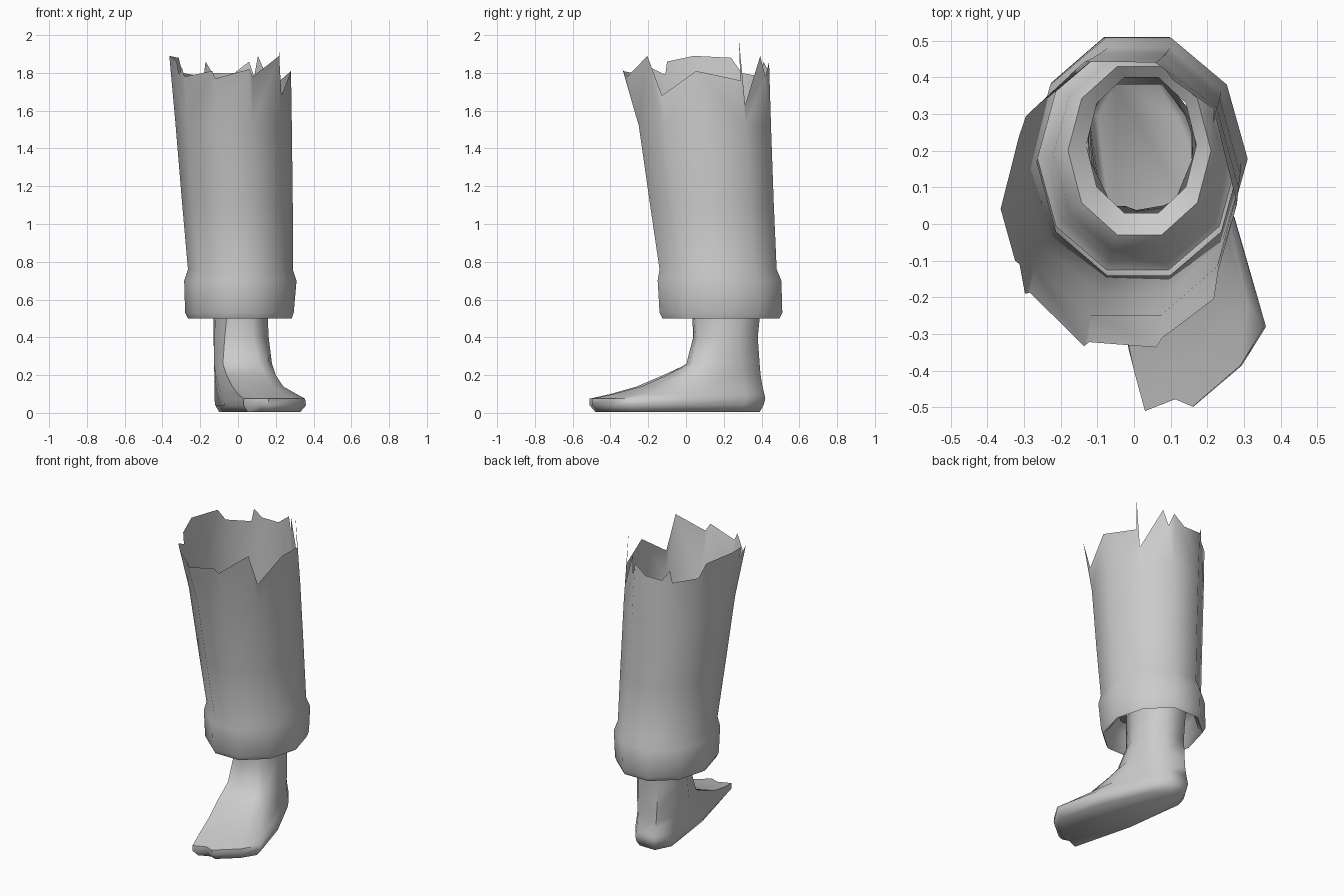
import bpy, bmesh
from math import sin, cos, pi

if "Cube" in bpy.data.objects:
    bpy.data.objects.remove(bpy.data.objects["Cube"])

grey = bpy.data.materials.new("plain_grey")
grey.use_nodes = True
grey.diffuse_color = (0.6, 0.6, 0.6, 1)
grey.node_tree.nodes["Principled BSDF"].inputs["Base Color"].default_value = (0.6, 0.6, 0.6, 1)

SIDES = 10


def lerp(a, b, t):
    return a + (b - a) * t


def bridge(bm, lower, upper):
    n = len(lower)
    for i in range(n):
        j = (i + 1) % n
        bm.faces.new((lower[i], lower[j], upper[j], upper[i]))


def finish(name, bm, angle):
    bmesh.ops.recalc_face_normals(bm, faces=bm.faces)
    mesh = bpy.data.meshes.new(name)
    bm.to_mesh(mesh)
    bm.free()
    mesh.materials.append(grey)
    obj = bpy.data.objects.new(name, mesh)
    bpy.context.collection.objects.link(obj)
    bpy.ops.object.select_all(action="DESELECT")
    obj.select_set(True)
    bpy.context.view_layer.objects.active = obj
    bpy.ops.object.shade_smooth_by_angle(angle=angle)


def ring_point(box, u):
    """Point on a ten-sided ring fitted to (x0, x1, y0, y1); u counts corners."""
    x0, x1, y0, y1 = box
    i = int(u)

    def corner(k):
        a = 2 * pi * k / SIDES
        return cos(a), sin(a) / sin(0.4 * pi)
    a, b = corner(i), corner(i + 1)
    cx, cy = lerp(a[0], b[0], u - i), lerp(a[1], b[1], u - i)
    return (x0 + x1 + cx * (x1 - x0)) / 2, (y0 + y1 + cy * (y1 - y0)) / 2


# Trouser leg: lining, rolled cuff and tube as (z, box) rings
rings = [
    (0.62, (-.13, .17, .03, .40)),
    (0.65, (-.18, .21, -.03, .43)),
    (0.61, (-.22, .24, -.07, .45)),
    (0.52, (-.24, .26, -.10, .47)),
    (0.50, (-.265, .285, -.125, .495)),
    (0.53, (-.28, .295, -.14, .51)),
    (0.70, (-.285, .31, -.15, .505)),
    (0.76, (-.265, .29, -.14, .48)),
    (1.10, (-.295, .29, -.19, .465)),
    (1.52, (-.33, .285, -.25, .45)),
]
rim_z, rim_box = 1.85, (-.36, .28, -.345, .44)

bm = bmesh.new()
previous = None
for z, box in rings:
    loop = [bm.verts.new((*ring_point(box, i), z)) for i in range(SIDES)]
    if previous:
        bridge(bm, previous, loop)
    previous = loop

# Torn upper edge as (corner position, height)
torn = [(0, 1.81), (.96, 1.76), (1, 1.98), (1.04, 1.63), (1.7, 1.89), (1.85, 1.78),
        (2, 1.86), (2.4, 1.80), (3, 1.80), (3.2, 1.86), (3.3, 1.78), (4, 1.80),
        (4.2, 1.88), (5, 1.89), (5.6, 1.86), (5.7, 1.79), (6, 1.83), (6.06, 1.78),
        (7, 1.81), (7.06, 1.77), (8, 1.82), (8.1, 1.78), (9, 1.89), (9.12, 1.68)]
top = []
for u, z in torn:
    t = (z - rings[-1][0]) / (rim_z - rings[-1][0])
    box = [lerp(a, b, t) for a, b in zip(rings[-1][1], rim_box)]
    top.append((u, bm.verts.new((*ring_point(box, u), z))))
for i in range(SIDES):
    j = (i + 1) % SIDES
    edge = [v for u, v in top if i <= u <= i + 1]
    if j == 0:
        edge.append(top[0][1])
    bm.faces.new([previous[i], previous[j]] + edge[::-1])
finish("trouser_leg", bm, 1.1)

# Bare foot: level slices of
# z, heel y, inner front x and y, outer front x and y, inner x, outer x, toe bulge
slices = [
    (.005, .39, .05, -.48, .33, -.28, -.10, .12, .8),
    (.04, .41, .03, -.51, .36, -.28, -.12, .14, 1),
    (.075, .42, .03, -.51, .355, -.28, -.125, .14, 1),
    (.10, .415, 0, -.40, .31, -.22, -.125, .14, .7),
    (.14, .405, -.03, -.26, .24, -.12, -.125, .14, .4),
    (.20, .395, -.06, -.12, .20, -.02, -.125, .14, .25),
    (.26, .39, -.08, .01, .16, .04, -.125, .15, .25),
    (.40, .38, -.07, .05, .12, .07, -.13, .155, .25),
    (.50, .39, -.06, .05, .11, .06, -.13, .155, .25),
    (.62, .40, -.06, .05, .11, .06, -.13, .16, .25),
]
toes = [(.25, .025), (.4, .08), (.8, .06)]

bm = bmesh.new()
previous = None
for z, heel, ix, iy, ox, oy, side_in, side_out, bulge in slices:
    shoulder = heel - .1
    outline = [(side_out * .5, heel), (side_in * .5, heel), (side_in, shoulder),
               ((side_in + ix) / 2 - .025, (shoulder + iy) / 2), (ix, iy)]
    outline += [(lerp(ix, ox, f), lerp(iy, oy, f) - d * bulge) for f, d in toes]
    outline += [(ox, oy), ((side_out + ox) / 2 + .025, (shoulder + oy) / 2),
                (side_out, shoulder)]
    loop = [bm.verts.new((x, y, z)) for x, y in outline]
    if previous:
        bridge(bm, previous, loop)
    else:
        bm.faces.new(loop)
    previous = loop
finish("bare_foot", bm, 1.0)
